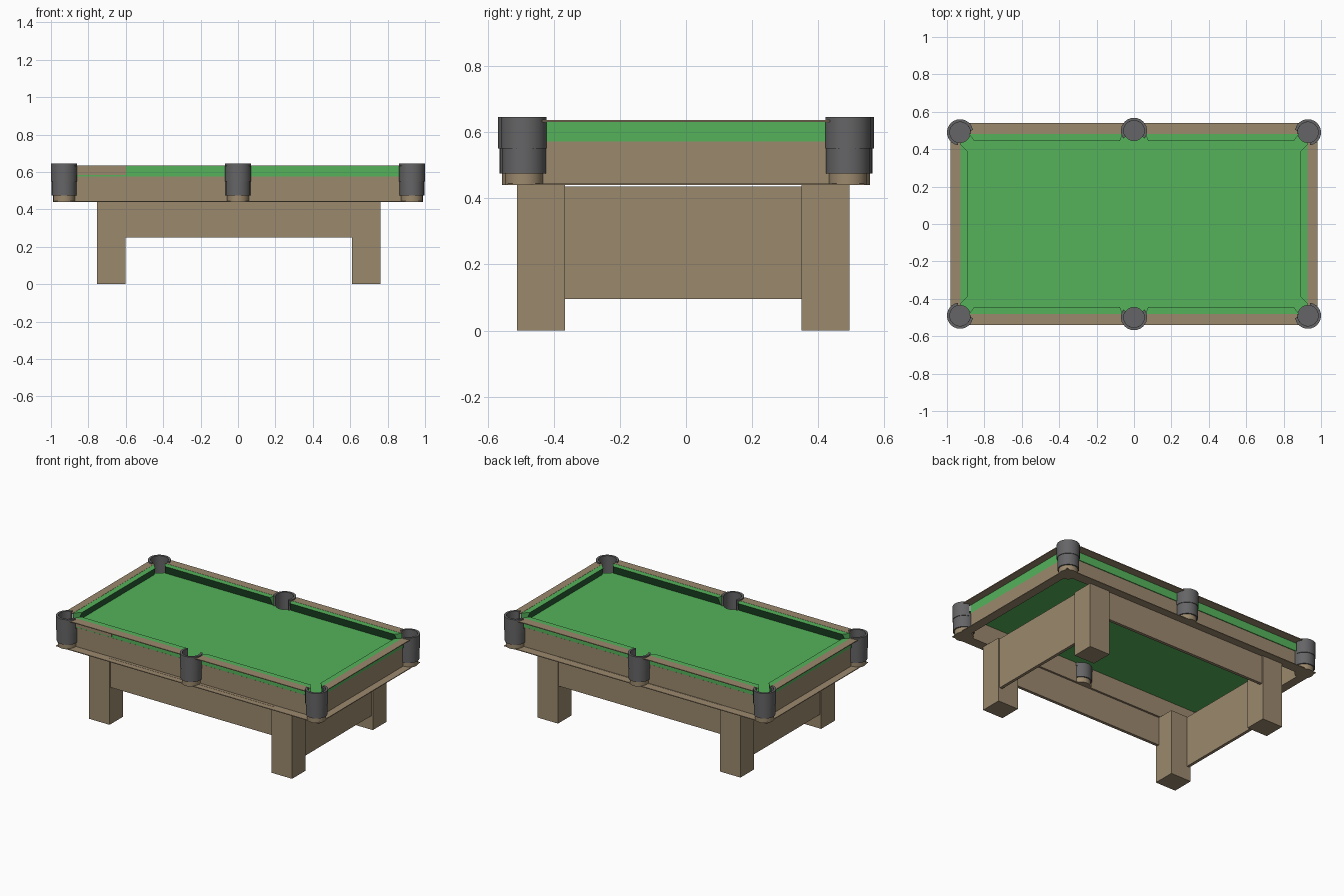
import bpy, bmesh, math

if "Cube" in bpy.data.objects:
    bpy.data.objects.remove(bpy.data.objects["Cube"])


def material(name, rgb):
    m = bpy.data.materials.new(name)
    m.diffuse_color = (*rgb, 1)
    m.use_nodes = True
    m.node_tree.nodes["Principled BSDF"].inputs["Base Color"].default_value = m.diffuse_color
    return m


WOOD = material("tan wood", (0.33, 0.25, 0.155))
CLOTH = material("green cloth", (0.09, 0.45, 0.105))
SHADE = material("dark green cloth", (0.025, 0.11, 0.035))
GREY = material("pocket grey", (0.13, 0.13, 0.135))


def finish(name, bm, mats, smooth=False):
    bmesh.ops.recalc_face_normals(bm, faces=bm.faces)
    me = bpy.data.meshes.new(name)
    bm.to_mesh(me)
    bm.free()
    ob = bpy.data.objects.new(name, me)
    bpy.context.collection.objects.link(ob)
    for m in mats:
        me.materials.append(m)
    if smooth:
        bpy.ops.object.select_all(action='DESELECT')
        ob.select_set(True)
        bpy.context.view_layer.objects.active = ob
        bpy.ops.object.shade_smooth_by_angle(angle=math.radians(35))
    return ob


def prism(name, top, z0, z1, mat, bottom=None, smooth=False, nose=None):
    """Extruded outline; nose = index of a side that takes the dark cloth."""
    bm = bmesh.new()
    lo = [bm.verts.new((x, y, z0)) for x, y in (bottom or top)]
    hi = [bm.verts.new((x, y, z1)) for x, y in top]
    bm.faces.new(lo)
    bm.faces.new(hi)
    n = len(top)
    for i in range(n):
        j = (i + 1) % n
        f = bm.faces.new((lo[i], lo[j], hi[j], hi[i]))
        if i == nose:
            f.material_index = 1
    return finish(name, bm, [mat] if nose is None else [mat, SHADE], smooth)


def box(name, xs, ys, zs, mat):
    (x0, x1), (y0, y1) = xs, ys
    return prism(name, [(x0, y0), (x1, y0), (x1, y1), (x0, y1)], *zs, mat)


def arc(cx, cy, r, a0, a1, n):
    return [(cx + r * math.cos(math.radians(a0 + (a1 - a0) * i / n)),
             cy + r * math.sin(math.radians(a0 + (a1 - a0) * i / n))) for i in range(n + 1)]


def lathe(name, cx, cy, profile, mat, n=24):
    bm = bmesh.new()
    rings = [[bm.verts.new((x, y, z)) for x, y in arc(cx, cy, r, 0, 360 - 360 / n, n - 1)]
             for r, z in profile]
    for a, b in zip(rings, rings[1:]):
        for i in range(n):
            j = (i + 1) % n
            bm.faces.new((a[i], a[j], b[j], b[i]))
    bm.faces.new(rings[0])
    bm.faces.new(rings[-1])
    return finish(name, bm, [mat], True)


# Legs and aprons
for sx in (-1, 1):
    for sy in (-1, 1):
        cx, cy = 0.004 + sx * 0.681, -0.008 + sy * 0.43
        box("leg", (cx - 0.076, cx + 0.076), (cy - 0.0725, cy + 0.0725), (0, 0.44), WOOD)
for s in (-1, 1):
    y = -0.008 + s * 0.485
    box("long_apron", (-0.61, 0.615), (y - 0.01, y + 0.01), (0.25, 0.446), WOOD)
    x = 0.004 + s * 0.738
    box("end_apron", (x - 0.01, x + 0.01), (-0.37, 0.355), (0.095, 0.436), WOOD)

# Bed, notched at the six pockets
half = (arc(0.93, 0.49, 0.055, 270, 190.5, 6)
        + arc(0, 0.50, 0.055, 338.7, 201.3, 8)
        + arc(-0.93, 0.49, 0.055, 349.5, 270, 6))
prism("bed", half + [(-x, -y) for x, y in half], 0.572, 0.578, CLOTH)

# Frame: open channel of ledge, wall, cushion and top rim
for s in (-1, 1):
    ya, yb = sorted((s * 0.47, s * 0.54))
    box("long_ledge", (-0.98, 0.98), (ya, yb), (0.44, 0.445), WOOD)
    xa, xb = sorted((s * 0.92, s * 0.98))
    box("end_ledge", (xa, xb), (-0.47, 0.47), (0.44, 0.445), WOOD)
    # End side
    wa, wb = sorted((s * 0.92, s * 0.93))
    box("end_wall", (wa, wb), (-0.435, 0.435), (0.442, 0.575), WOOD)
    ra, rb = sorted((s * 0.928, s * 0.98))
    box("end_rim", (ra, rb), (-0.435, 0.435), (0.631, 0.636), WOOD)
    prism("end_cushion",
          [(s * 0.93, -0.43), (s * 0.89, -0.39), (s * 0.89, 0.39), (s * 0.93, 0.43)],
          0.577, 0.635, CLOTH, nose=1,
          bottom=[(s * 0.93, -0.43), (s * 0.912, -0.41), (s * 0.912, 0.41), (s * 0.93, 0.43)])
    # Long side, in two halves around the middle pocket
    for t in (-1, 1):
        span = tuple(sorted((t * 0.058, t * 0.875)))
        wa, wb = sorted((s * 0.47, s * 0.482))
        box("long_wall", span, (wa, wb), (0.442, 0.575), WOOD)
        ra, rb = sorted((s * 0.482, s * 0.54))
        box("long_rim", span, (ra, rb), (0.631, 0.636), WOOD)
        prism("long_cushion",
              [(t * 0.06, s * 0.485), (t * 0.075, s * 0.445),
               (t * 0.855, s * 0.445), (t * 0.885, s * 0.485)],
              0.577, 0.635, CLOTH, nose=1,
              bottom=[(t * 0.06, s * 0.485), (t * 0.068, s * 0.467),
                      (t * 0.87, s * 0.467), (t * 0.885, s * 0.485)])

# Wood facing on the front left rail
box("rail_facing", (-0.88, -0.60), (-0.49, -0.484), (0.585, 0.633), WOOD)

# Pockets: wood foot, hollow cup, collar open towards the table
for px in (-1, 0, 1):
    for s in (-1, 1):
        cx, cy = px * 0.93, s * (0.49 if px else 0.498)
        lathe("pocket_foot", cx, cy, [(0.058, 0.44), (0.058, 0.476)], WOOD)
        lathe("pocket_cup", cx, cy, [(0.066, 0.474), (0.066, 0.572), (0.055, 0.572),
                                     (0.055, 0.482)], GREY)
        facing = math.degrees(math.atan2(-s, -px))
        a0, a1 = facing + 55, facing + 305
        prism("pocket_collar", arc(cx, cy, 0.07, a0, a1, 18) + arc(cx, cy, 0.055, a1, a0, 18),
              0.55, 0.645, GREY, smooth=True)
